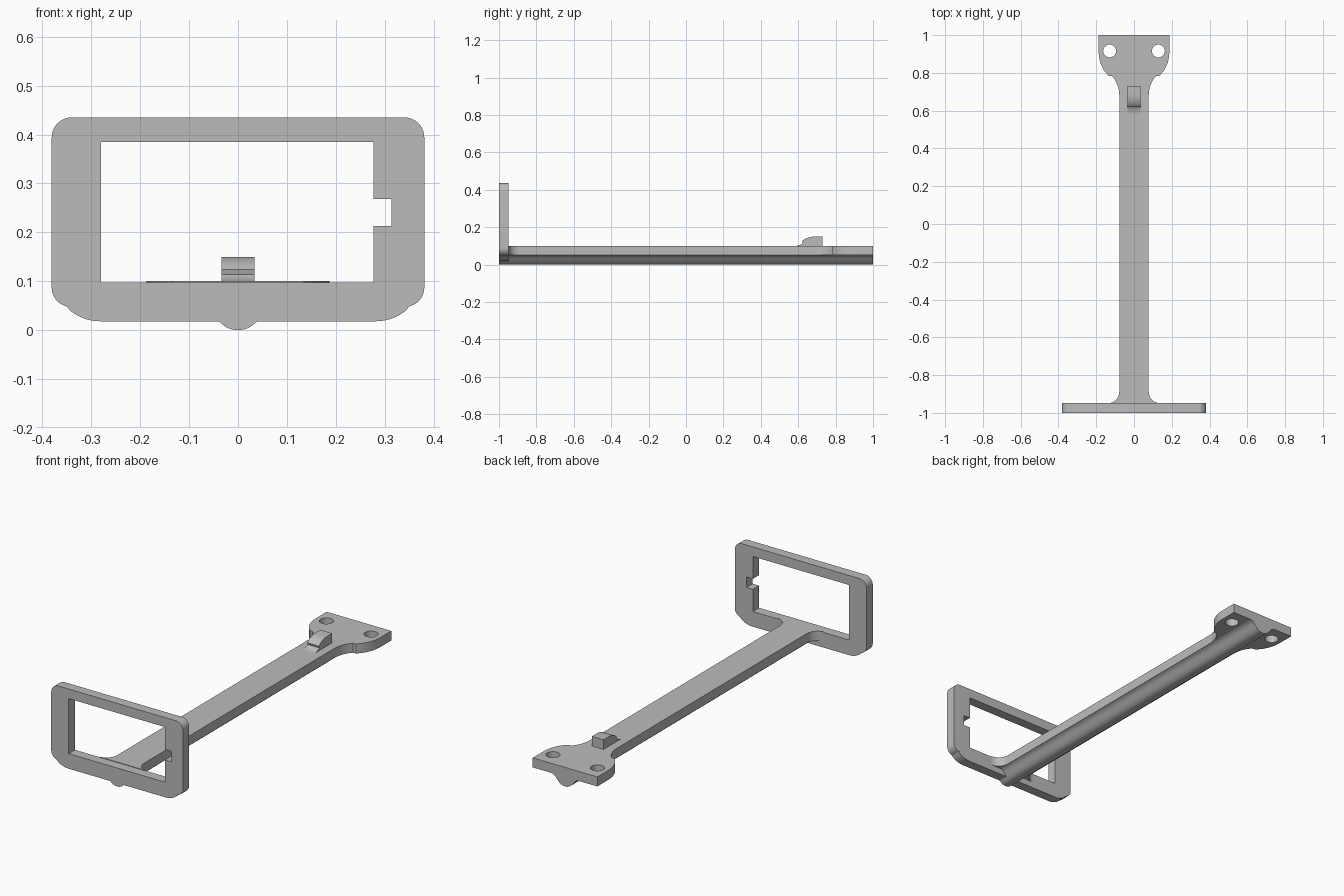
import bpy, bmesh
from math import radians, cos, sin, pi

cube = bpy.data.objects.get("Cube")
if cube:
    bpy.data.objects.remove(cube)

grey = bpy.data.materials.new("plain grey")
grey.use_nodes = True
grey.diffuse_color = (0.5, 0.5, 0.5, 1)
grey.node_tree.nodes["Principled BSDF"].inputs["Base Color"].default_value = (0.5, 0.5, 0.5, 1)


def arc(cx, cy, rx, ry, a0, a1, n=10):
    """Points along an elliptical arc, angles in degrees."""
    angles = [radians(a0 + (a1 - a0) * i / n) for i in range(n + 1)]
    return [(cx + rx * cos(a), cy + ry * sin(a)) for a in angles]


def mirrored(half):
    """Close a right-hand half outline by reflecting it across x = 0."""
    return half + [(-x, y) for x, y in reversed(half) if x > 1e-5]


def prism(name, loops, lo, hi, place):
    """Extrude filled outlines (inner loops become holes) from lo to hi."""
    curve = bpy.data.curves.new(name + "_outline", "CURVE")
    curve.dimensions = "2D"
    curve.fill_mode = "BOTH"
    curve.extrude = 0.5
    for loop in loops:
        spline = curve.splines.new("POLY")
        spline.points.add(len(loop) - 1)
        for p, (u, v) in zip(spline.points, loop):
            p.co = (u, v, 0, 1)
        spline.use_cyclic_u = True
    temp = bpy.data.objects.new(name + "_temp", curve)
    bpy.context.collection.objects.link(temp)
    bpy.context.view_layer.update()
    graph = bpy.context.evaluated_depsgraph_get()
    mesh = bpy.data.meshes.new_from_object(temp.evaluated_get(graph))
    bpy.data.objects.remove(temp)
    bm = bmesh.new()
    bm.from_mesh(mesh)
    bmesh.ops.remove_doubles(bm, verts=bm.verts, dist=1e-5)
    for v in bm.verts:
        v.co = place(v.co.x, v.co.y, lo + (v.co.z + 0.5) * (hi - lo))
    bmesh.ops.recalc_face_normals(bm, faces=bm.faces)
    bm.to_mesh(mesh)
    bm.free()
    mesh.name = name
    mesh.materials.clear()
    mesh.materials.append(grey)
    obj = bpy.data.objects.new(name, mesh)
    bpy.context.collection.objects.link(obj)
    bpy.ops.object.select_all(action="DESELECT")
    obj.select_set(True)
    bpy.context.view_layer.objects.active = obj
    bpy.ops.object.shade_smooth_by_angle(angle=radians(30))
    return obj


def along_y(u, v, w):
    return (u, w, v)


def along_z(u, v, w):
    return (u, v, w)


def along_x(u, v, w):
    return (w, u, v)


# Rounded rib cross-section: convex bottom flaring out to the arm
belly = arc(0, 0.05, 0.05, 0.05, -90, -42, 8)
flare = [(0.045, 0.024), (0.054, 0.036), (0.064, 0.045), (0.077, 0.05)]

# Upright rectangular frame with a notched window
frame_half = (belly + [(0.042, 0.018), (0.28, 0.018)]
              + arc(0.28, 0.085, 0.085, 0.067, -85, -35)
              + arc(0.34, 0.087, 0.041, 0.04, -85, 0)
              + arc(0.34, 0.394, 0.041, 0.041, 0, 90))
window = [(-0.28, 0.097), (0.277, 0.097), (0.277, 0.213), (0.314, 0.213),
          (0.314, 0.268), (0.277, 0.268), (0.277, 0.385), (-0.28, 0.385)]
prism("frame", [mirrored(frame_half), window], -1, -0.948, along_y)

# Flat arm with a filleted root and a flared mounting head
arm_half = ([(0.135, -0.95)]
            + arc(0.135, -0.888, 0.057, 0.06, 270, 180)
            + arc(0.178, 0.68, 0.1, 0.13, 180, 128)
            + arc(0.047, 0.91, 0.14, 0.16, -52, 0)
            + [(0.187, 1)])
holes = [arc(s * 0.129, 0.916, 0.034, 0.034, 0, 345, 23) for s in (-1, 1)]
prism("arm", [mirrored(arm_half)] + holes, 0.05, 0.1, along_z)

# Stiffening rib under the arm
prism("rib", [mirrored(belly + flare)], -0.949, 1, along_y)

# Ramped catch on top of the arm
ramp = ([(0.73, 0.098), (0.58, 0.098)]
        + arc(0.585, 0.16, 0.06, 0.06, -90, -50, 6)
        + arc(0.69, 0.09, 0.085, 0.06, 145, 90, 8)
        + [(0.73, 0.15)])
prism("catch", [ramp], -0.034, 0.034, along_x)
